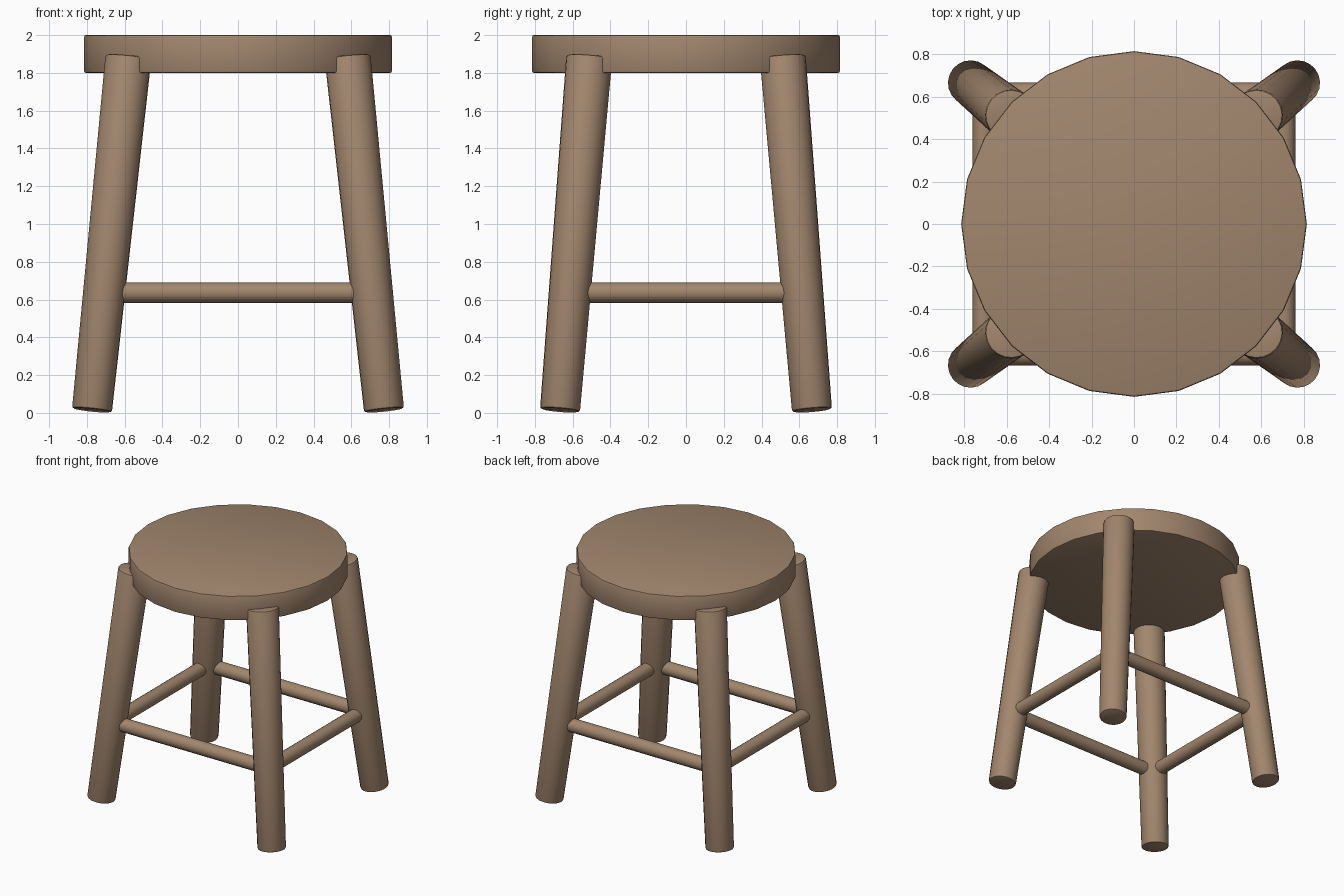
import bpy, bmesh, math
from mathutils import Vector

if "Cube" in bpy.data.objects:
    bpy.data.objects.remove(bpy.data.objects["Cube"])

wood = bpy.data.materials.new("wood")
wood.diffuse_color = (0.36, 0.24, 0.155, 1)
wood.use_nodes = True
wood.node_tree.nodes["Principled BSDF"].inputs["Base Color"].default_value = wood.diffuse_color


def rod(name, start, end, r1, r2, sides, bevel=0.0):
    """Capped round bar from start to end, with softened rims."""
    start, end = Vector(start), Vector(end)
    axis = end - start
    bm = bmesh.new()
    bmesh.ops.create_cone(bm, cap_ends=True, segments=sides,
                          radius1=r1, radius2=r2, depth=axis.length)
    if bevel:
        rims = [e for e in bm.edges if abs(e.verts[0].co.z - e.verts[1].co.z) < 1e-4]
        bmesh.ops.bevel(bm, geom=rims, offset=bevel, segments=2,
                        profile=0.5, affect='EDGES')
    mesh = bpy.data.meshes.new(name)
    bm.to_mesh(mesh)
    bm.free()
    mesh.materials.append(wood)
    obj = bpy.data.objects.new(name, mesh)
    bpy.context.collection.objects.link(obj)
    obj.location = (start + end) / 2
    if axis.x or axis.y:
        obj.rotation_euler = axis.to_track_quat('Z', 'Y').to_euler()
    bpy.ops.object.select_all(action='DESELECT')
    obj.select_set(True)
    bpy.context.view_layer.objects.active = obj
    bpy.ops.object.shade_smooth_by_angle(angle=math.radians(40))
    return obj


# Round seat
rod("seat", (0, 0, 1.8), (0, 0, 2.0), 0.815, 0.815, 24, 0.01)

# Four splayed legs, thicker at the top
for sx, side in ((-1, "left"), (1, "right")):
    for sy, end in ((-1, "front"), (1, "back")):
        rod(f"{end}_{side}_leg", (sx * 0.773, sy * 0.667, 0.014),
            (sx * 0.58, sy * 0.512, 1.885), 0.106, 0.122, 20, 0.012)

# Stretchers between the legs
RX, RY, RZ = 0.707, 0.613, 0.637
for s, end, side in ((-1, "front", "left"), (1, "back", "right")):
    rod(f"{end}_stretcher", (-RX, s * RY, RZ), (RX, s * RY, RZ), 0.054, 0.054, 16)
    rod(f"{side}_stretcher", (s * RX, -RY, RZ), (s * RX, RY, RZ), 0.054, 0.054, 16)
